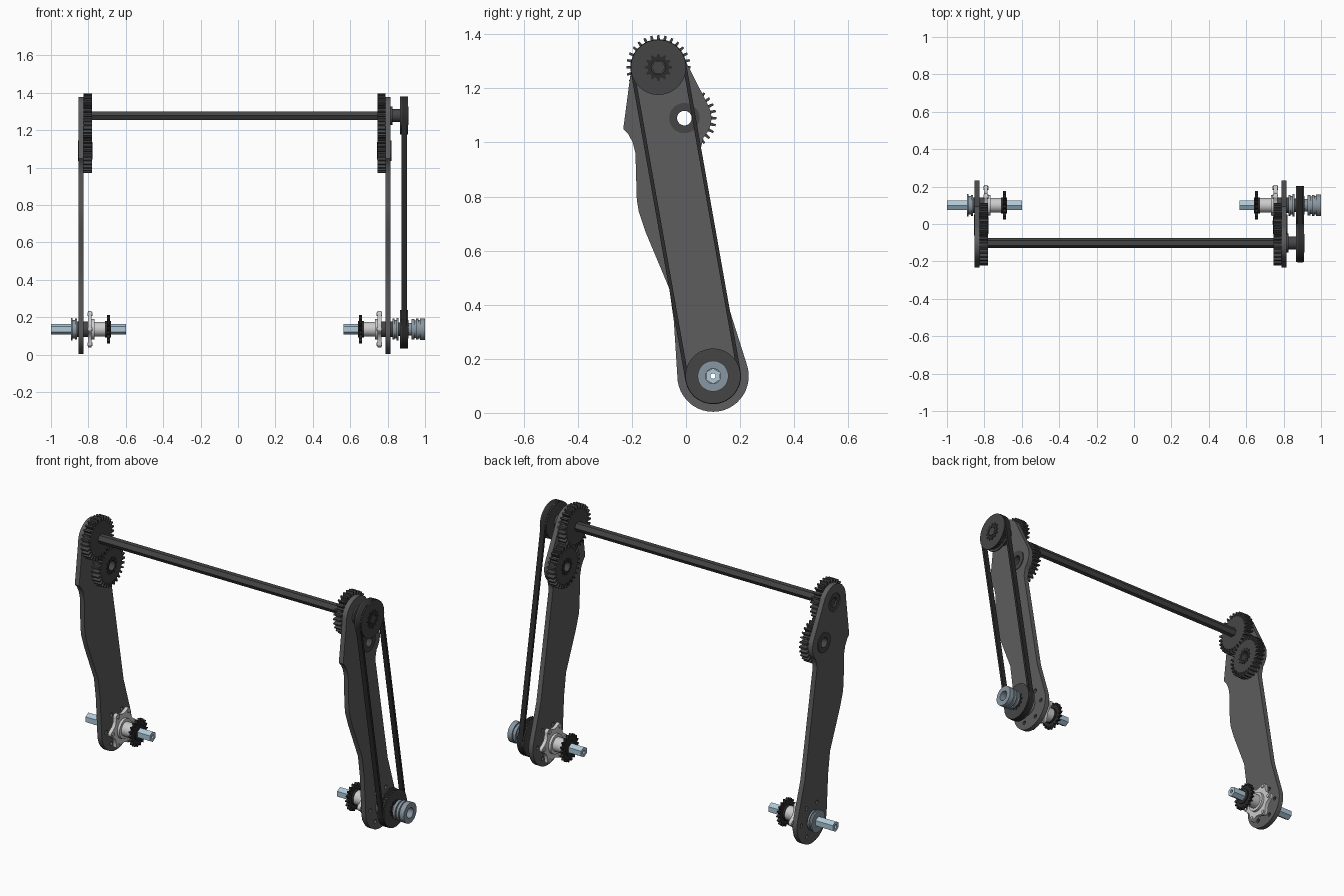
import bpy, bmesh
from math import sin, cos, pi, radians, atan2
from mathutils import Matrix

if "Cube" in bpy.data.objects:
    bpy.data.objects.remove(bpy.data.objects["Cube"])

TOP, MID, LOW = (-0.102, 1.278), (-0.006, 1.090), (0.100, 0.136)
TO_YZ = Matrix(((0, 0, 1, 0), (1, 0, 0, 0), (0, 1, 0, 0), (0, 0, 0, 1)))


def mat(name, *rgb):
    m = bpy.data.materials.new(name)
    m.diffuse_color = (*rgb, 1)
    m.use_nodes = True
    m.node_tree.nodes["Principled BSDF"].inputs["Base Color"].default_value = m.diffuse_color
    return m


PLATE = mat("plate_grey", 0.11, 0.11, 0.11)
DARK = mat("dark_grey", 0.06, 0.06, 0.06)
BLACK = mat("black", 0.025, 0.025, 0.025)
LIGHT = mat("light_grey", 0.62, 0.62, 0.62)
STEEL = mat("blue_steel", 0.25, 0.31, 0.36)
AXLE = mat("pale_blue", 0.42, 0.58, 0.68)


def arc(c, r, a0, a1, n=24):
    return [(c[0] + r * cos(radians(a0 + (a1 - a0) * i / n)),
             c[1] + r * sin(radians(a0 + (a1 - a0) * i / n))) for i in range(n + 1)]


def circle(c, r, n=40, off=0):
    return arc(c, r, off, off + 360, n)[:-1]


def toothed(c, root, tip, n, wide=0.29, narrow=0.15):
    pts = []
    for i in range(n):
        for r, f in ((root, -wide), (tip, -narrow), (tip, narrow), (root, wide)):
            a = 2 * pi * (i + f) / n
            pts.append((c[0] + r * cos(a), c[1] + r * sin(a)))
    return pts


def slab(name, loops, x0, x1, material):
    """Profile loops in (y, z), inner loops are holes, extruded from x0 to x1."""
    cu = bpy.data.curves.new(name, 'CURVE')
    cu.dimensions, cu.fill_mode = '2D', 'BOTH'
    cu.extrude = abs(x1 - x0) / 2
    for loop in loops:
        s = cu.splines.new('POLY')
        s.points.add(len(loop) - 1)
        for p, q in zip(s.points, loop):
            p.co = (q[0], q[1], 0, 1)
        s.use_cyclic_u = True
    ob = bpy.data.objects.new(name, cu)
    bpy.context.collection.objects.link(ob)
    bpy.ops.object.select_all(action='DESELECT')
    ob.select_set(True)
    bpy.context.view_layer.objects.active = ob
    bpy.ops.object.convert(target='MESH')
    ob = bpy.context.object
    bm = bmesh.new()
    bm.from_mesh(ob.data)
    bmesh.ops.remove_doubles(bm, verts=bm.verts, dist=1e-5)
    bmesh.ops.recalc_face_normals(bm, faces=bm.faces)
    bm.to_mesh(ob.data)
    bm.free()
    ob.data.transform(TO_YZ)
    ob.location.x = (x0 + x1) / 2
    ob.data.materials.clear()
    ob.data.materials.append(material)
    bpy.ops.object.shade_smooth_by_angle(angle=radians(30))
    return ob


def disc(name, c, r, x0, x1, material, bore=None, n=40):
    slab(name, [circle(c, r, n)] + ([circle(c, bore, n)] if bore else []), x0, x1, material)


# Side plate outline
outline = (arc(TOP, 0.1, 180, 27) + arc(MID, 0.1, 27, -45, 10) + [(0.053, 0.97), (0.163, 0.375)]
           + arc(LOW, 0.132, 17, -180)
           + [(-0.045, 0.34), (-0.062, 0.46), (-0.15, 0.67), (-0.175, 0.745), (-0.182, 0.79),
              (-0.187, 0.96), (-0.197, 1.0), (-0.213, 1.03), (-0.232, 1.05)])
bolts = arc(LOW, 0.092, 0, 300, 5)
plate_loops = ([outline, circle(TOP, 0.05), circle(MID, 0.05), circle(LOW, 0.04)]
               + [circle(b, 0.011, 12) for b in bolts])

# Six-lobed hub flange
flange = []
for i in range(6):
    a = 60 * i
    flange += arc(bolts[i], 0.017, a - 75, a + 75, 8) + arc(LOW, 0.082, a + 24, a + 36, 2)

for side in ("left", "right"):
    X = (lambda x: x) if side == "left" else (lambda x: -0.036 - x)

    def nm(part):
        return side + "_" + part

    slab(nm("side_plate"), plate_loops, X(-0.852), X(-0.825), PLATE)
    # Meshing gears and their bearings
    slab(nm("upper_gear"), [toothed(TOP, 0.094, 0.119, 28), circle(TOP, 0.024, 6)],
         X(-0.825), X(-0.781), DARK)
    slab(nm("lower_gear"), [toothed(MID, 0.094, 0.119, 28), circle(MID, 0.027)],
         X(-0.825), X(-0.781), DARK)
    slab(nm("lower_gear_hub"), [toothed(MID, 0.04, 0.047, 12), circle(MID, 0.027)],
         X(-0.781), X(-0.778), BLACK)
    disc(nm("upper_bearing"), TOP, 0.051, X(-0.848), X(-0.822), DARK, 0.026)
    disc(nm("lower_bearing"), MID, 0.056, X(-0.856), X(-0.822), DARK, 0.027)
    # Wheel axle, collars and spacers
    slab(nm("axle"), [circle(LOW, 0.029, 6, 30), circle(LOW, 0.01, 12)], X(-1.0), X(-0.6), AXLE)
    disc(nm("collar_outer"), LOW, 0.06, X(-0.893), X(-0.884), STEEL, 0.025)
    disc(nm("collar_middle"), LOW, 0.049, X(-0.884), X(-0.872), STEEL, 0.025)
    disc(nm("collar_inner"), LOW, 0.056, X(-0.872), X(-0.862), STEEL, 0.025)
    disc(nm("axle_bearing"), LOW, 0.042, X(-0.862), X(-0.802), DARK, 0.025)
    # Light hub with bolted flange
    slab(nm("hub_flange"), [flange, circle(LOW, 0.028)], X(-0.802), X(-0.782), LIGHT)
    disc(nm("hub_shoulder"), LOW, 0.055, X(-0.782), X(-0.768), LIGHT, 0.025)
    disc(nm("hub_barrel"), LOW, 0.039, X(-0.768), X(-0.708), LIGHT, 0.025)
    for b in bolts:
        disc(nm("flange_bolt"), b, 0.011, X(-0.805), X(-0.777), LIGHT, n=6)
    # Chain sprocket
    slab(nm("sprocket"), [toothed(LOW, 0.06, 0.076, 18, 0.42, 0.1), circle(LOW, 0.025)],
         X(-0.700), X(-0.684), BLACK)
    disc(nm("sprocket_hub"), LOW, 0.043, X(-0.710), X(-0.678), BLACK, 0.025)

# Hexagonal cross shaft
slab("cross_shaft", [circle(TOP, 0.026, 6)], -0.84, 0.912, DARK)

# Pulleys with flanges, hubs and outer spline rings
for name, c in (("upper", TOP), ("lower", LOW)):
    slab(name + "_pulley_core", [toothed(c, 0.084, 0.090, 36), circle(c, 0.026)], 0.874, 0.903, DARK)
    disc(name + "_pulley_flange_inner", c, 0.102, 0.867, 0.874, DARK, 0.026, 56)
    disc(name + "_pulley_flange_outer", c, 0.102, 0.903, 0.909, DARK, 0.026, 56)
    disc(name + "_pulley_hub", c, 0.035, 0.815, 0.867, DARK, 0.026)
    slab(name + "_pulley_spline", [toothed(c, 0.04, 0.05, 12), circle(c, 0.026)], 0.909, 0.912, BLACK)
disc("upper_shaft_washer", TOP, 0.05, 0.815, 0.826, DARK, 0.026)

# Belt loop around both pulleys
tilt = atan2(TOP[1] - LOW[1], TOP[0] - LOW[0]) * 180 / pi


def track(r):
    return arc(TOP, r, tilt - 90, tilt + 90, 32) + arc(LOW, r, tilt + 90, tilt + 270, 32)


slab("drive_belt", [track(0.1035), track(0.090)], 0.8745, 0.9025, BLACK)

# Encoder-like end cap on the right axle
disc("end_cap_neck", LOW, 0.034, 0.909, 0.93, STEEL, 0.025)
for i, (r, x0, x1) in enumerate(((0.054, 0.928, 0.943), (0.047, 0.943, 0.951),
                                 (0.056, 0.951, 0.966), (0.050, 0.966, 0.972),
                                 (0.057, 0.972, 1.0))):
    disc("end_cap_ring_%d" % (i + 1), LOW, r, x0, x1, STEEL, 0.028)
